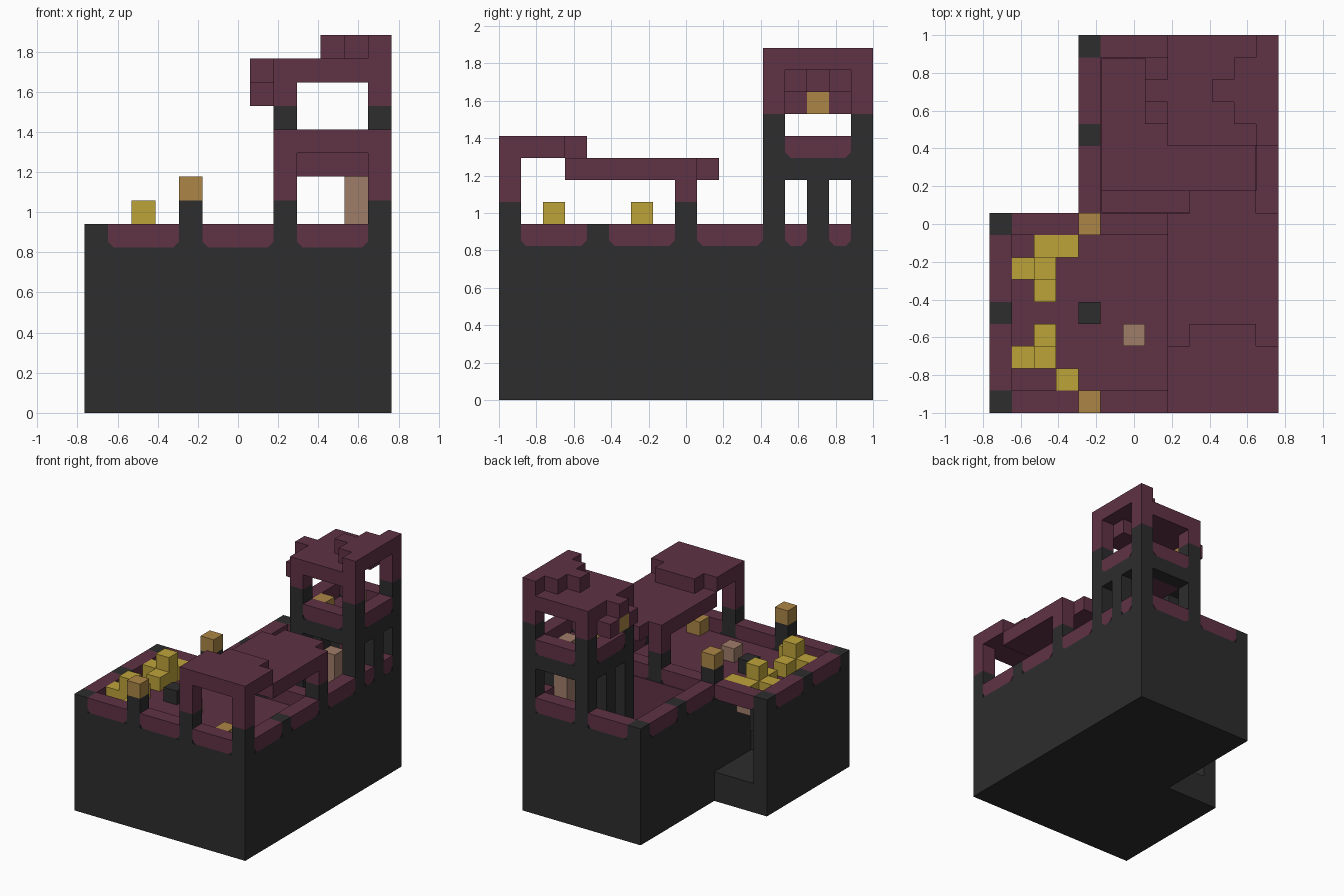
import bpy, bmesh
from mathutils import Vector

cube = bpy.data.objects.get("Cube")
if cube:
    bpy.data.objects.remove(cube)

U = 2 / 17  # edge of one block


def material(name, rgb):
    m = bpy.data.materials.new(name)
    m.use_nodes = True
    m.diffuse_color = (*rgb, 1)
    m.node_tree.nodes["Principled BSDF"].inputs["Base Color"].default_value = (*rgb, 1)
    return m


PLUM = material("plum", (0.115, 0.032, 0.058))
DARK = material("charcoal", (0.026, 0.026, 0.026))
GOLD = material("gold", (0.515, 0.366, 0.042))
AMBER = material("amber", (0.413, 0.238, 0.061))
CLAY = material("clay", (0.352, 0.205, 0.141))


def to_world(i, j, k):
    return Vector(((i - 6.5) * U, (j - 8.5) * U, k * U))


def finish(name, mat, bm):
    bmesh.ops.recalc_face_normals(bm, faces=bm.faces)
    me = bpy.data.meshes.new(name)
    bm.to_mesh(me)
    bm.free()
    me.materials.append(mat)
    bpy.context.collection.objects.link(bpy.data.objects.new(name, me))


def part(name, mat, *boxes):
    """One object from boxes given as block ranges (i0, i1, j0, j1, k0, k1)."""
    bm = bmesh.new()
    for i0, i1, j0, j1, k0, k1 in boxes:
        lo, hi = to_world(i0, j0, k0), to_world(i1, j1, k1)
        vs = bmesh.ops.create_cube(bm, size=1)["verts"]
        for v in vs:
            v.co = (lo + hi) / 2 + v.co * (hi - lo)
    finish(name, mat, bm)


def cell(i, j, k0, k1=None):
    return (i, i + 1, j, j + 1, k0, k1 or k0 + 1)


def rail(name, axis, a, b, line, k):
    """Plum rail with clipped lower ends over a dark core."""
    c, e = 0.25, 0.03
    profile = ((a + c, k), (b - c, k), (b, k + c), (b, k + 1), (a, k + 1), (a, k + c))
    bm = bmesh.new()
    rings = []
    for d in (line, line + 1):
        rings.append([bm.verts.new(to_world(s, d, z) if axis == "x" else to_world(d, s, z))
                      for s, z in profile])
    n = len(profile)
    for ring in rings:
        bm.faces.new(ring)
    for q in range(n):
        r = (q + 1) % n
        bm.faces.new((rings[0][q], rings[0][r], rings[1][r], rings[1][q]))
    finish(name, PLUM, bm)
    core = (a, b, line + e, line + 1 - e) if axis == "x" else (line + e, line + 1 - e, a, b)
    part(name + "_core", DARK, (*core, k, k + 0.4))


# Base: L-shaped walls around a sunken court, with a recess in the notch
part("base_slab", DARK, (0, 13, 0, 9, 0, 2), (4, 13, 9, 17, 0, 2))
part("base_front", DARK, (0, 1, 0, 9, 2, 7), (4, 13, 0, 9, 2, 7), (1, 4, 0, 5, 2, 7))
part("base_back_walls", DARK, (4, 5, 9, 17, 2, 7), (12, 13, 9, 17, 2, 7), (5, 12, 16, 17, 2, 7))
part("recess_post", DARK, cell(1, 7, 5, 6.9))
part("recess_block", CLAY, cell(2, 7, 6, 6.9))

# Floors and lining of the court
t = 0.05
part("deck", PLUM, (1, 12, 1, 8, 7 - t, 7 + t))
part("court_floor", PLUM, (5, 12, 9, 16, 2, 2 + t))
part("court_step", PLUM, (5, 12, 9, 10, 2, 4))
part("court_lining", PLUM, (5, 12, 9, 9 + t, 4, 7), (5, 5 + t, 9, 16, 2, 7),
     (12 - t, 12, 9, 16, 2, 7), (5, 12, 16 - t, 16, 2, 7))

# Parapet rails between posts
for a in (1, 5, 9):
    rail("front_rail", "x", a, a + 3, 0, 7)
    rail("middle_rail", "x", a, a + 3, 8, 7)
for a in (5, 9):
    rail("back_rail", "x", a, a + 3, 16, 7)
for a, b in ((1, 4), (5, 8), (9, 12), (13, 14), (15, 16)):
    rail("east_rail", "y", a, b, 12, 7)
for a in (1, 5):
    rail("west_rail", "y", a, a + 3, 0, 7)
for a in (9, 13):
    rail("court_west_rail", "y", a, a + 3, 4, 7)

# Short posts in the parapet, some with lanterns
part("parapet_posts", DARK, *[cell(i, j, 7) for i, j in
     ((0, 0), (0, 4), (0, 8), (4, 12), (4, 16), (12, 4), (4, 4))])
part("lantern_posts", DARK, *[cell(4, j, 7, 9) for j in (0, 8)])
part("lanterns", AMBER, *[cell(4, j, 9) for j in (0, 8)])

# Canopy over the front deck
part("canopy_posts", DARK, *[cell(i, j, 7, 9) for i in (8, 12) for j in (0, 8)])
part("canopy_front_heads", PLUM, *[cell(i, 0, 9, 11) for i in (8, 12)])
part("canopy_back_heads", PLUM, *[cell(i, 8, 9) for i in (8, 12)])
part("canopy_upper_roof", PLUM, (8, 13, 0, 3, 11, 12), (9, 12, 3, 4, 11, 12))
part("canopy_lower_roof", PLUM, (8, 13, 3, 9, 10, 11), (9, 12, 9, 10, 10, 11))

# Tower: posts, balcony floor and rails
part("tower_posts", DARK, cell(8, 12, 2, 13), *[cell(i, j, 7, 13) for i, j in
     ((8, 16), (12, 12), (12, 16))])
part("tower_middle_posts", DARK, cell(8, 14, 2, 10), cell(12, 14, 7, 10))
part("tower_beams", DARK, (9, 12, 12, 13, 10, 11), (9, 12, 16, 17, 10, 11),
     (8, 9, 13, 16, 10, 11), (12, 13, 13, 16, 10, 11))
part("tower_floor", PLUM, (9, 12, 13, 16, 10, 11))
for d in (12, 16):
    rail("tower_rail_x", "x", 9, 12, d, 11)
for d in (8, 12):
    rail("tower_rail_y", "y", 13, 16, d, 11)

# Tower roof, stepping up towards the east
part("tower_heads", PLUM, *[cell(i, j, 13) for i in (8, 12) for j in (12, 16)])
part("tower_roof", PLUM, (8, 13, 12, 13, 14, 15), (8, 13, 16, 17, 14, 15),
     (8, 11, 13, 16, 14, 15), cell(11, 13, 14), cell(11, 15, 14))
part("tower_roof_top", PLUM, (12, 13, 12, 17, 15, 16), (11, 12, 13, 16, 15, 16), cell(10, 14, 15))
part("tower_eave", PLUM, cell(7, 13, 13), cell(7, 15, 13), cell(7, 14, 14))
part("eave_lantern", AMBER, cell(7, 14, 13))

# Loose blocks and heaps
part("gold_heaps", GOLD, *[cell(i, j, 7) for i, j in
     ((2, 7), (3, 7), (1, 6), (2, 5), (2, 3), (1, 2), (3, 1))],
     cell(2, 6, 7, 9), cell(2, 2, 7, 9))
part("amber_blocks", AMBER, cell(10, 1, 7), cell(9, 13, 11))
part("clay_blocks", CLAY, cell(6, 3, 7), cell(11, 14, 2, 10), cell(9, 14, 2, 8), cell(10, 15, 11))
